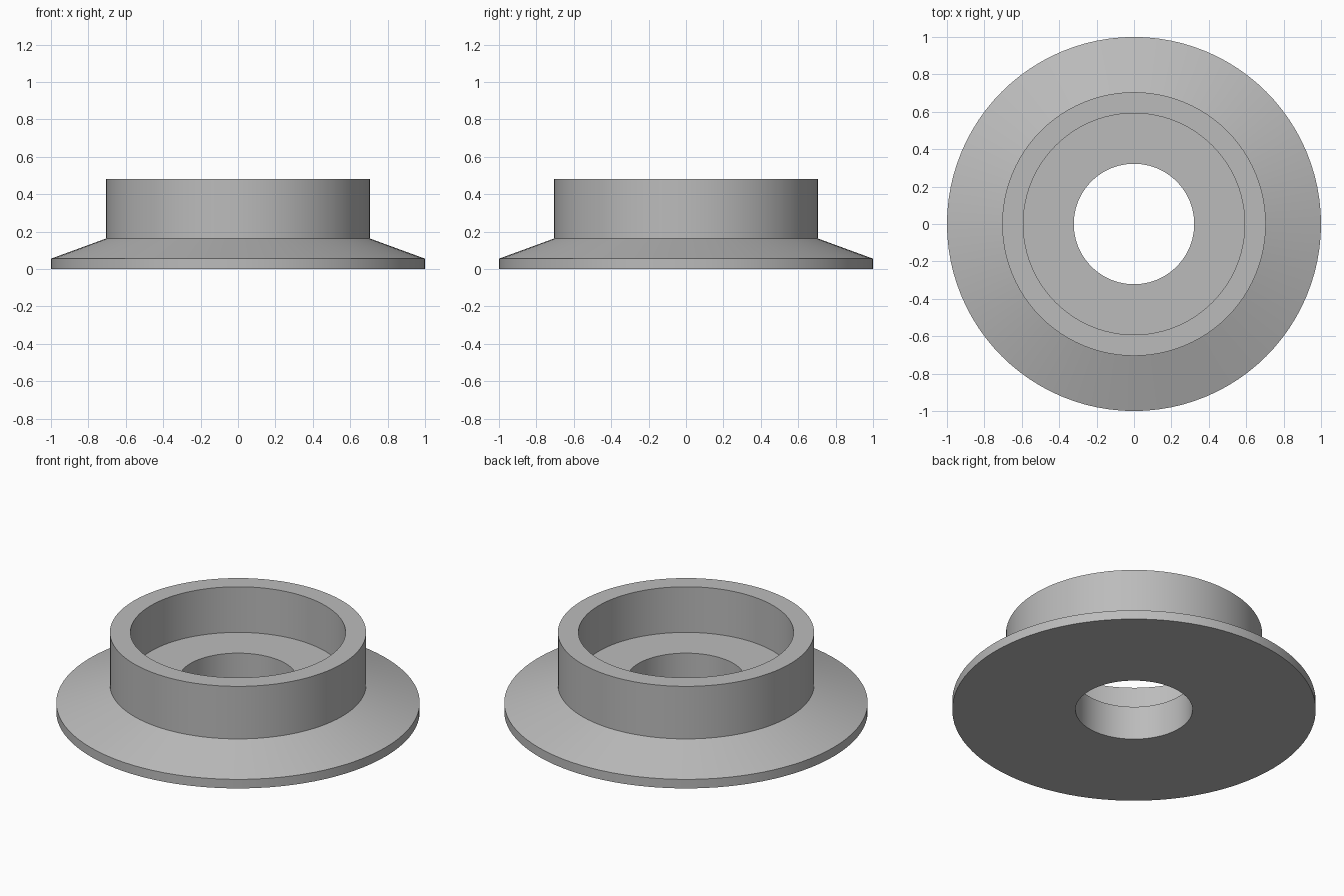
import bpy
import bmesh
from math import radians, tau
from mathutils import Matrix, Vector

SEGMENTS = 96

cube = bpy.data.objects.get("Cube")
if cube:
    bpy.data.objects.remove(cube, do_unlink=True)

grey = bpy.data.materials.new("plain grey")
grey.use_nodes = True
colour = (0.5, 0.5, 0.5, 1.0)
grey.diffuse_color = colour
grey.node_tree.nodes["Principled BSDF"].inputs["Base Color"].default_value = colour


def lathe(name, profile, material):
    """Spin a closed (radius, height) profile around the z axis."""
    bm = bmesh.new()
    verts = [bm.verts.new((r, 0, z)) for r, z in profile]
    edges = [bm.edges.new((a, b)) for a, b in zip(verts, verts[1:] + verts[:1])]
    bmesh.ops.spin(bm, geom=verts + edges, axis=(0, 0, 1), cent=(0, 0, 0),
                   angle=tau, steps=SEGMENTS, use_merge=True)
    bmesh.ops.remove_doubles(bm, verts=bm.verts[:], dist=0.0001)
    bmesh.ops.recalc_face_normals(bm, faces=bm.faces[:])
    mesh = bpy.data.meshes.new(name)
    bm.to_mesh(mesh)
    bm.free()
    mesh.materials.append(material)
    obj = bpy.data.objects.new(name, mesh)
    bpy.context.collection.objects.link(obj)
    bpy.ops.object.select_all(action="DESELECT")
    obj.select_set(True)
    bpy.context.view_layer.objects.active = obj
    bpy.ops.object.shade_smooth_by_angle(angle=radians(15))
    return obj


# Flange, cone, collar wall, recessed floor and through hole in one profile
lathe("flanged_collar", [
    (0.322, 0.0), (1.0, 0.0), (1.0, 0.055), (0.705, 0.163),
    (0.705, 0.482), (0.592, 0.482), (0.592, 0.205), (0.322, 0.205),
], grey)
